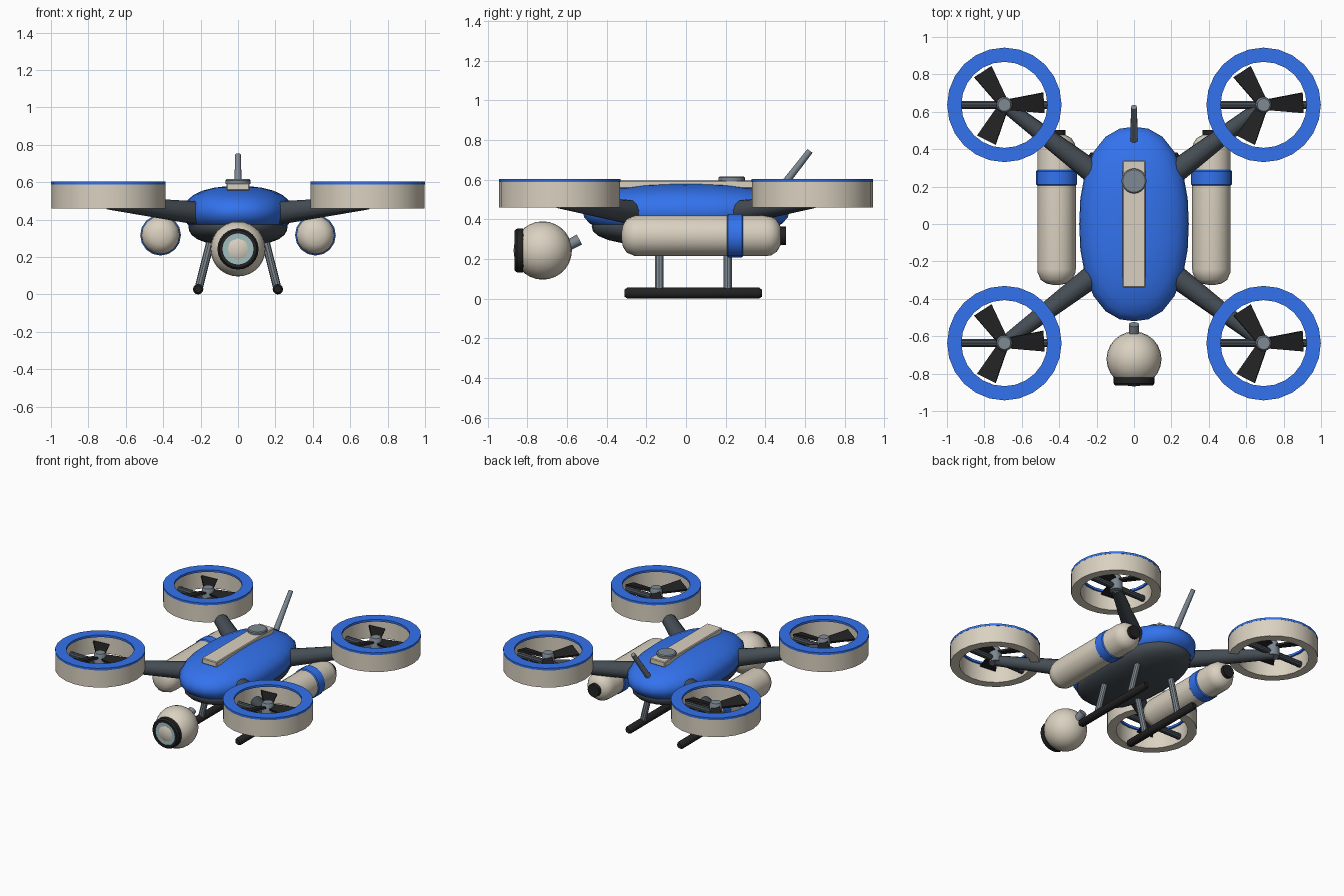
import bpy, bmesh
from math import pi, cos, sin, radians
from mathutils import Vector, Matrix

if "Cube" in bpy.data.objects:
    bpy.data.objects.remove(bpy.data.objects["Cube"])


def material(name, rgb):
    m = bpy.data.materials.new(name)
    m.diffuse_color = (*rgb, 1)
    m.use_nodes = True
    m.node_tree.nodes["Principled BSDF"].inputs["Base Color"].default_value = m.diffuse_color
    return m


BLUE = material("blue_paint", (0.033, 0.17, 0.85))
CREAM = material("cream_paint", (0.70, 0.64, 0.53))
DARK = material("dark_grey", (0.06, 0.075, 0.09))
BLACK = material("black_rubber", (0.016, 0.016, 0.016))
METAL = material("grey_metal", (0.21, 0.25, 0.29))
GLASS = material("lens_glass", (0.36, 0.52, 0.53))


def finish(name, bm, mat, angle=35):
    bmesh.ops.recalc_face_normals(bm, faces=bm.faces)
    me = bpy.data.meshes.new(name)
    bm.to_mesh(me)
    bm.free()
    me.materials.append(mat)
    me.shade_smooth()
    me.set_sharp_from_angle(angle=radians(angle))
    ob = bpy.data.objects.new(name, me)
    bpy.context.collection.objects.link(ob)
    return ob


def lathe(name, profile, origin, axis, mat, segs=20, closed=False):
    """Spin (radius, height) points about an axis; closed makes a hollow ring."""
    bm = bmesh.new()
    rot = Vector((0, 0, 1)).rotation_difference(Vector(axis)).to_matrix()
    rings = []
    for r, h in profile:
        rings.append([bm.verts.new(rot @ Vector((r * cos(2 * pi * i / segs), r * sin(2 * pi * i / segs), h))
                                   + Vector(origin)) for i in range(segs)])
    pairs = list(zip(rings, rings[1:]))
    if closed:
        pairs.append((rings[-1], rings[0]))
    for a, b in pairs:
        for i in range(segs):
            j = (i + 1) % segs
            bm.faces.new((a[i], a[j], b[j], b[i]))
    if not closed:
        bm.faces.new(rings[0])
        bm.faces.new(rings[-1])
    return finish(name, bm, mat)


def rod(name, p1, p2, r1, r2, mat, segs=12):
    p1, p2 = Vector(p1), Vector(p2)
    return lathe(name, [(r1, 0), (r2, (p2 - p1).length)], p1, (p2 - p1).normalized(), mat, segs)


def ellipsoid(name, centre, radii, mat, n=2.0):
    """Sphere pushed out to a slightly boxy superellipsoid when n > 2."""
    bm = bmesh.new()
    bmesh.ops.create_uvsphere(bm, u_segments=24, v_segments=14, radius=1)
    for v in bm.verts:
        k = sum(abs(c) ** n for c in v.co) ** (1 / n)
        v.co = Vector([c / k * r for c, r in zip(v.co, radii)]) + Vector(centre)
    return finish(name, bm, mat, 60)


def box(name, centre, size, mat, bevel=0.005):
    bm = bmesh.new()
    bmesh.ops.create_cube(bm, size=1, matrix=Matrix.Translation(centre) @ Matrix.Diagonal((*size, 1)))
    bmesh.ops.bevel(bm, geom=bm.edges[:], offset=bevel, segments=1, affect='EDGES')
    return finish(name, bm, mat)


# Fuselage: blue shell over a dark belly
ellipsoid("body_shell", (0, 0, 0.44), (0.293, 0.52, 0.14), BLUE, 2.3)
ellipsoid("belly", (0, 0, 0.365), (0.265, 0.475, 0.105), DARK, 2.4)
box("spine_plate", (0, 0, 0.575), (0.124, 0.68, 0.04), CREAM)
lathe("sensor_disc", [(0.067, 0), (0.067, 0.02), (0.06, 0.026)], (0, 0.23, 0.59), (0, 0, 1), METAL)
rod("antenna", (0, 0.45, 0.52), (0, 0.625, 0.745), 0.02, 0.016, METAL)

# Camera ball on the nose
ellipsoid("camera_ball", (0, -0.722, 0.243), (0.147, 0.147, 0.147), CREAM)
lathe("lens_ring", [(0.1, 0), (0.11, 0.01), (0.11, 0.04), (0.1, 0.052), (0.083, 0.052), (0.083, 0)],
      (0, -0.812, 0.243), (0, -1, 0), BLACK, 24, True)
lathe("lens", [(0.085, 0), (0.085, 0.045)], (0, -0.812, 0.243), (0, -1, 0), GLASS, 24)
rod("camera_mount", (0, -0.66, 0.235), (0, -0.537, 0.298), 0.028, 0.028, METAL)


def rotor(label, sx, sy):
    x, y = 0.693 * sx, 0.637 * sy
    base = (x, y, 0)
    # Support arm
    rod(label + "_arm", (0.17 * sx, 0.24 * sy, 0.43), (x, y, 0.49), 0.065, 0.036, DARK)
    # Duct and coloured rim
    lathe(label + "_duct", [(0.305, 0.46), (0.305, 0.592), (0.243, 0.592), (0.243, 0.46)],
          base, (0, 0, 1), CREAM, 24, True)
    lathe(label + "_duct_rim", [(0.306, 0.588), (0.306, 0.604), (0.23, 0.604), (0.23, 0.588)],
          base, (0, 0, 1), BLUE, 24, True)
    # Cross bar and motor
    rod(label + "_cross_bar", (x - 0.25, y, 0.5), (x + 0.25, y, 0.5), 0.022, 0.022, DARK, 10)
    lathe(label + "_motor", [(0.043, 0.47), (0.043, 0.565), (0.034, 0.582)], base, (0, 0, 1), METAL, 16)
    # Three tapered, pitched blades
    bm = bmesh.new()
    for k in range(3):
        mat = (Matrix.Translation((x, y, 0.55)) @ Matrix.Rotation(radians(3 + 120 * k), 4, 'Z')
               @ Matrix.Rotation(radians(14), 4, 'X'))
        verts = bmesh.ops.create_cube(bm, size=1)["verts"]
        for v in verts:
            tip = v.co.x > 0
            v.co = mat @ Vector((0.212 if tip else 0.03, v.co.y * (0.112 if tip else 0.06), v.co.z * 0.014))
    finish(label + "_blades", bm, BLACK)


for sx, side in ((-1, "left"), (1, "right")):
    for sy, end in ((-1, "front"), (1, "back")):
        rotor(f"{end}_{side}", sx, sy)

    # Side tank with band and end cap
    o = (0.414 * sx, 0, 0.317)
    lathe(side + "_tank", [(0.02, -0.325), (0.055, -0.318), (0.085, -0.298), (0.101, -0.26),
                           (0.103, -0.24), (0.103, 0.4), (0.098, 0.43), (0.08, 0.458), (0.045, 0.478)],
          o, (0, 1, 0), CREAM, 16)
    lathe(side + "_tank_band", [(0.1, 0.203), (0.109, 0.212), (0.109, 0.282), (0.1, 0.291)],
          o, (0, 1, 0), BLUE, 16)
    lathe(side + "_tank_cap", [(0.047, 0.46), (0.047, 0.503)], o, (0, 1, 0), BLACK, 16)

    # Landing skid and its struts
    lathe(side + "_skid", [(0.018, -0.31), (0.028, -0.295), (0.028, 0.368), (0.018, 0.383)],
          (0.213 * sx, 0, 0.028), (0, 1, 0), BLACK, 12)
    for y, end in ((-0.135, "front"), (0.21, "back")):
        rod(f"{end}_{side}_strut", (0.21 * sx, y, 0.035), (0.135 * sx, y, 0.33), 0.022, 0.022, METAL, 10)
